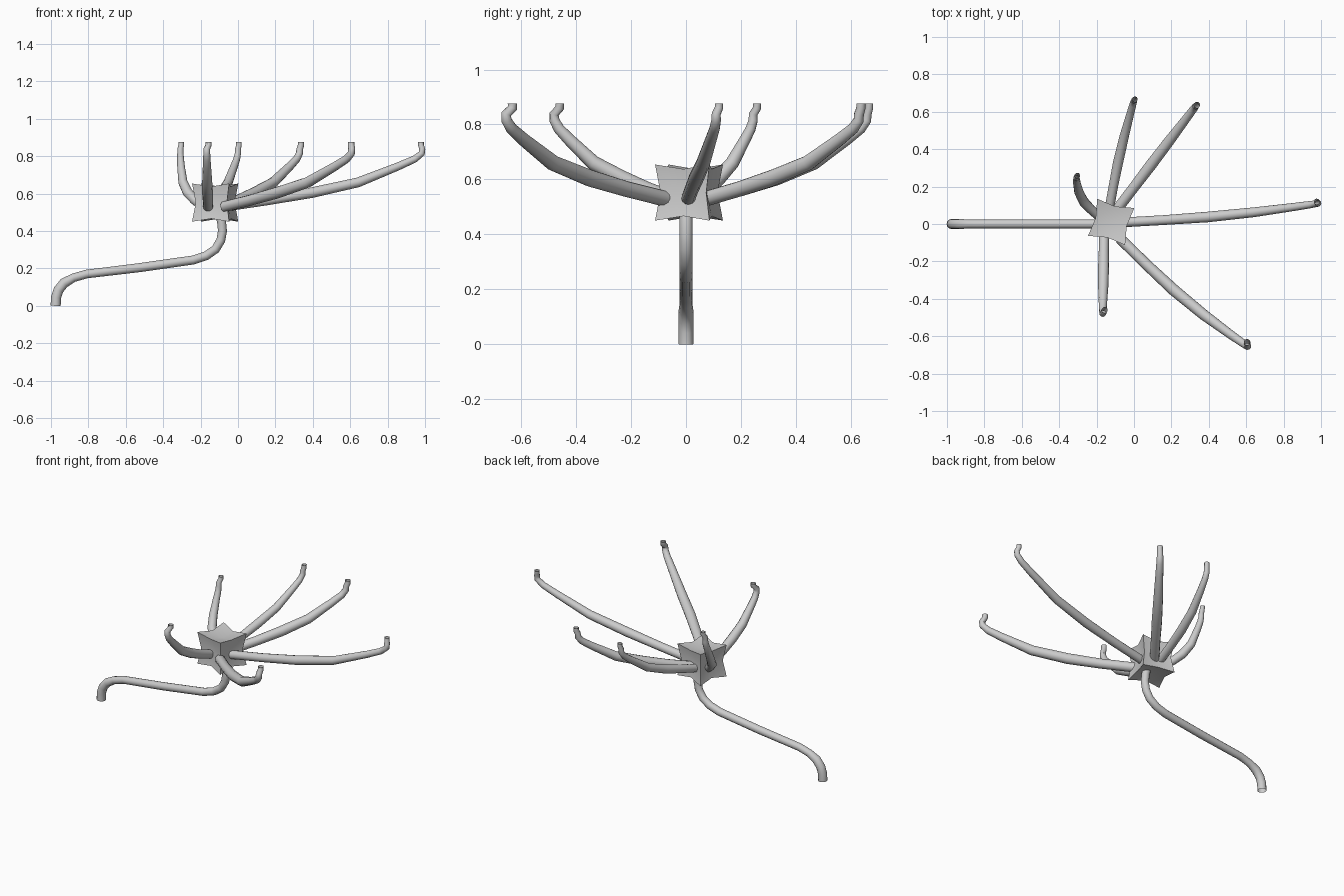
import bpy, bmesh, math
from mathutils import Vector, Matrix

if "Cube" in bpy.data.objects:
    bpy.data.objects.remove(bpy.data.objects["Cube"])


def smooth(ob, angle):
    bpy.ops.object.select_all(action='DESELECT')
    ob.select_set(True)
    bpy.context.view_layer.objects.active = ob
    bpy.ops.object.shade_smooth_by_angle(angle=math.radians(angle))


def tube(name, points, radii):
    cu = bpy.data.curves.new(name, 'CURVE')
    cu.dimensions = '3D'
    cu.bevel_depth = 1.0
    cu.bevel_resolution = 4
    sp = cu.splines.new('POLY')
    sp.points.add(len(points) - 1)
    for p, co, r in zip(sp.points, points, radii):
        p.co = (*co, 1)
        p.radius = r
    ob = bpy.data.objects.new(name, cu)
    bpy.context.collection.objects.link(ob)
    bpy.ops.object.select_all(action='DESELECT')
    ob.select_set(True)
    bpy.context.view_layer.objects.active = ob
    bpy.ops.object.convert(target='MESH')
    smooth(bpy.context.object, 50)


# Hub: cube with faces and edges pinched towards its centre
bm = bmesh.new()
bmesh.ops.create_cube(bm, size=2)
bmesh.ops.subdivide_edges(bm, edges=bm.edges[:], cuts=1, use_grid_fill=True)
for v in bm.verts:
    v.co *= 0.52 + 0.48 * v.co.length_squared / 3
bm.transform(Matrix.Translation((-0.122, 0.011, 0.552))
             @ Matrix.Rotation(math.radians(-14), 4, 'Z') @ Matrix.Scale(0.102, 4))
me = bpy.data.meshes.new("hub")
bm.to_mesh(me)
bm.free()
hub = bpy.data.objects.new("hub", me)
bpy.context.collection.objects.link(hub)
smooth(hub, 40)

# Stem: pipe from the foot up into the underside of the hub
stem = [(-0.975, 0), (-0.973, 0.045), (-0.96, 0.085), (-0.93, 0.122), (-0.88, 0.15),
        (-0.81, 0.17), (-0.52, 0.205), (-0.24, 0.245), (-0.17, 0.268), (-0.12, 0.303),
        (-0.092, 0.35), (-0.083, 0.40), (-0.088, 0.45), (-0.1, 0.50)]
stem_r = [0.027] * 4 + [0.023] * 2 + [0.024] * 8
tube("stem", [(x, 0, z) for x, z in stem], stem_r)

# Arms: root, sideways bow, outermost reach, hooked tip (seen from above), thickness
arms = [
    ((-0.05, 0.01), (0.01, -0.015), (0.985, 0.11), (0.978, 0.12), 0.026),
    ((-0.06, -0.09), (-0.01, -0.025), (0.608, -0.655), (0.605, -0.632), 0.029),
    ((-0.085, 0.085), (0.0, 0.0), (0.33, 0.63), (0.337, 0.637), 0.028),
    ((-0.13, 0.09), (-0.01, 0.0), (0.0, 0.66), (0.005, 0.667), 0.025),
    ((-0.19, 0.045), (-0.03, -0.01), (-0.308, 0.245), (-0.303, 0.259), 0.025),
    ((-0.16, -0.06), (0.0, 0.0), (-0.167, -0.48), (-0.157, -0.46), 0.027),
]
# fraction of reach, height, relative thickness
rise = [(-0.02, 0.53, 1.0), (0.2, 0.565, 1.0), (0.42, 0.605, 1.08), (0.66, 0.66, 1.0),
        (0.87, 0.745, 0.82), (0.96, 0.785, 0.74), (0.997, 0.815, 0.68), (1.0, 0.838, 0.64)]
for i, (root, bow, reach, tip, r) in enumerate(arms):
    a, b, w = Vector(root), Vector(reach), Vector(bow)
    pts = []
    for t, z, _ in rise:
        p = a.lerp(b, t) + w * math.sin(math.pi * max(t, 0))
        pts.append((p.x, p.y, z))
    pts += [(*tip, 0.86), (*tip, 0.877)]
    tube(f"arm_{i + 1}", pts, [r * k for _, _, k in rise] + [r * 0.6] * 2)
